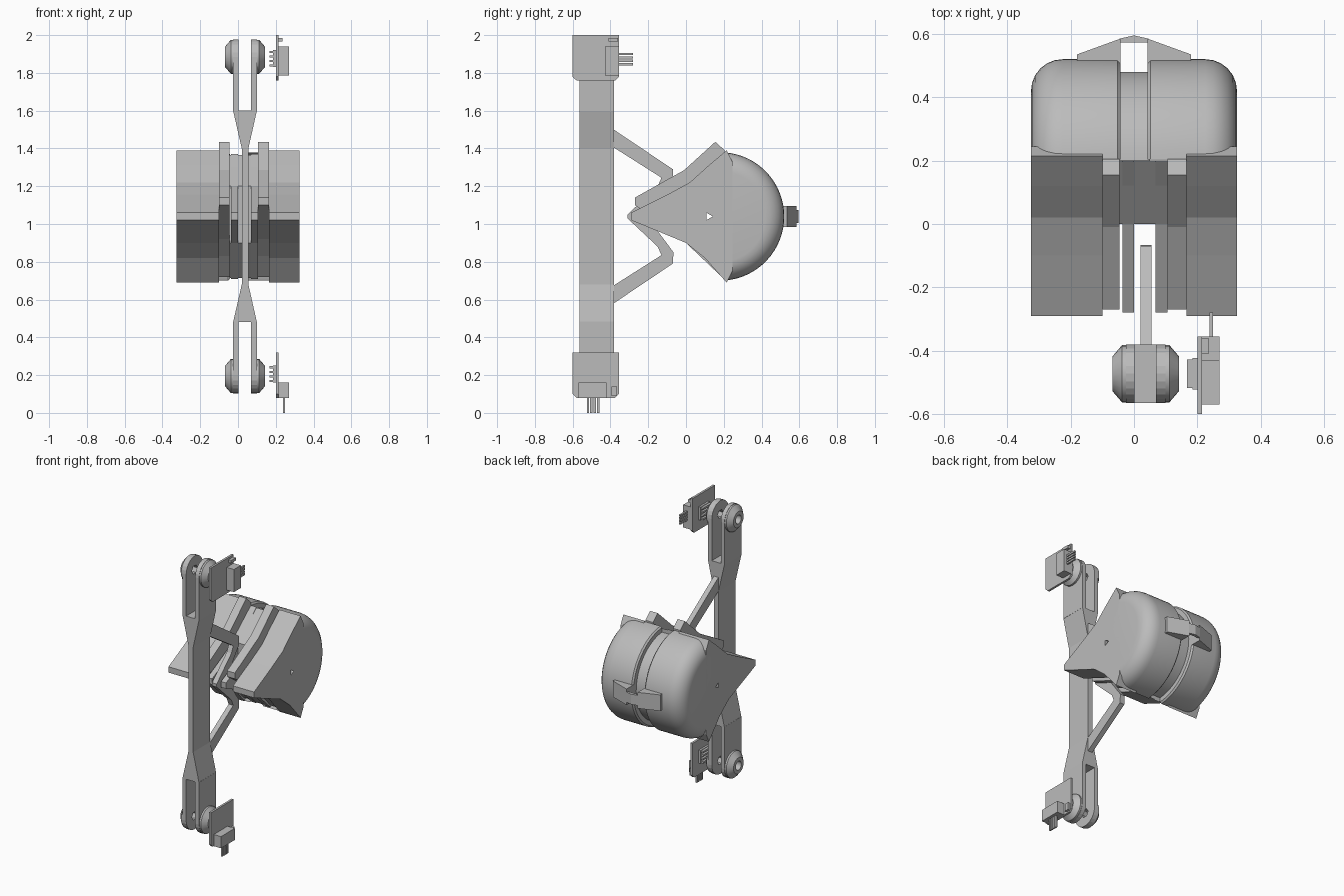
import bpy, bmesh, math
from mathutils import Vector

old = bpy.data.objects.get("Cube")
if old:
    bpy.data.objects.remove(old, do_unlink=True)

grey = bpy.data.materials.new("plain_grey")
grey.use_nodes = True
COLOUR = (0.5, 0.5, 0.5, 1)
grey.diffuse_color = COLOUR
grey.node_tree.nodes["Principled BSDF"].inputs["Base Color"].default_value = COLOUR

MID = 1.04            # height of the symmetry plane of the hull and bar
BAR_Y = -0.4725       # centre depth of the bar
BAR_R = 0.0925


def finish(name, bm):
    bmesh.ops.recalc_face_normals(bm, faces=bm.faces)
    mesh = bpy.data.meshes.new(name)
    bm.to_mesh(mesh)
    bm.free()
    mesh.materials.append(grey)
    obj = bpy.data.objects.new(name, mesh)
    bpy.context.collection.objects.link(obj)
    return obj


def prism(name, axis, outline, a, b):
    """Extrude a 2D outline along an axis from a to b."""
    place = {"x": lambda p, t: (t, p[0], p[1]),
             "y": lambda p, t: (p[0], t, p[1]),
             "z": lambda p, t: (p[0], p[1], t)}[axis]
    bm = bmesh.new()
    lo = [bm.verts.new(place(p, a)) for p in outline]
    hi = [bm.verts.new(place(p, b)) for p in outline]
    n = len(outline)
    bm.faces.new(lo)
    bm.faces.new(hi)
    for i in range(n):
        j = (i + 1) % n
        bm.faces.new((lo[i], lo[j], hi[j], hi[i]))
    return finish(name, bm)


def box(name, x, y, z):
    return prism(name, "x", [(y[0], z[0]), (y[1], z[0]), (y[1], z[1]), (y[0], z[1])], *x)


def lathe(name, profile, y, z, start, sweep, steps):
    """Spin an (x, radius) profile round a line parallel to x."""
    bm = bmesh.new()
    c, s = math.cos(start), math.sin(start)
    verts = [bm.verts.new((x, y + r * c, z + r * s)) for x, r in profile]
    edges = [bm.edges.new(pair) for pair in zip(verts, verts[1:])]
    bmesh.ops.spin(bm, geom=verts + edges, cent=Vector((0, y, z)), axis=Vector((1, 0, 0)),
                   angle=sweep, steps=steps)
    bmesh.ops.remove_doubles(bm, verts=bm.verts, dist=0.0001)
    return finish(name, bm)


def cutter(name, y, z, r, sides):
    ring = [(y + r * math.cos(2 * math.pi * i / sides), z + r * math.sin(2 * math.pi * i / sides))
            for i in range(sides)]
    obj = prism(name, "x", ring, -0.5, 0.5)
    obj.hide_render = True
    obj.hide_viewport = True
    return obj


def cut(obj, tool):
    mod = obj.modifiers.new("hole", "BOOLEAN")
    mod.object = tool
    mod.solver = "EXACT"


def smooth(obj, angle):
    bpy.ops.object.select_all(action="DESELECT")
    obj.select_set(True)
    bpy.context.view_layer.objects.active = obj
    bpy.ops.object.shade_smooth_by_angle(angle=math.radians(angle))


def flip(points):
    return [(p, 2 * MID - q) for p, q in reversed(points)]


# Hull: concave front blocks, raised ridges and thin inner plates
pin_hole = cutter("hull_hole_cutter", 0.12, MID, 0.022, 3)
lower = [(0.215, 0.69), (0.1, 0.82), (0, 0.9), (-0.29, 1.02)]
block = [(-0.29, 1.06), (-0.1, 1.155), (0.02, 1.22), (0.12, 1.31), (0.215, 1.39), (0.245, 1.33), (0.245, 0.75)]
ridge = [(-0.27, 1.1), (-0.27, 1.14), (-0.01, 1.285), (0.155, 1.435), (0.205, 1.39),
         (0.205, 0.72), (0.1, 0.83), (0, 0.92)]
plate = [(-0.28, 1.02), (-0.28, 1.06), (0.02, 1.21), (0.2, 1.37), (0.2, 0.71), (0, 0.9)]
core = [(0, 1.2), (0.2, 1.365), (0.2, 0.715), (0, 0.9)]
for name, outline, a, b in (
        ("left_front_block", block + lower, 0.165, 0.325),
        ("right_front_block", block + lower, -0.325, -0.1),
        ("left_ridge", ridge, 0.106, 0.165),
        ("right_ridge", ridge, -0.1, -0.045),
        ("left_inner_plate", plate, 0.068, 0.106),
        ("right_inner_plate", plate, -0.036, 0.0),
        ("front_core", core, -0.045, 0.106)):
    cut(prism(name, "x", outline, a, b), pin_hole)

# Rounded rear shells, one each side of the centre slot
fillet = 0.1
rounded = [(0.225 + fillet * math.sin(t), 0.24 + fillet * math.cos(t))
           for t in (math.radians(15 * i) for i in range(7))]
shell = [(0.042, 0), (0.042, 0.33), (0.052, 0.34)] + rounded + [(0.325, 0)]
half = math.radians(86)
for side, sign in (("left", 1), ("right", -1)):
    obj = lathe(side + "_rear_shell", [(sign * x, r) for x, r in shell], 0.18, MID, -half, 2 * half, 32)
    smooth(obj, 35)
smooth(lathe("slot_core", [(-0.05, 0), (-0.05, 0.3), (0.05, 0.3), (0.05, 0)],
             0.18, MID, -half, 2 * half, 32), 35)

# Rear strap with an open middle
for side, sign in (("left", 1), ("right", -1)):
    arm = [(0.042, 0.5), (0.18, 0.51), (0.18, 0.535), (0.042, 0.585)]
    prism(side + "_strap_arm", "z", [(sign * x, y) for x, y in arm], 0.985, 1.095)
prism("strap_bridge", "z", [(-0.045, 0.573), (0.045, 0.573), (0.045, 0.585), (0, 0.595), (-0.045, 0.585)],
      1.005, 1.075)

# Upright bar flaring into a fork at each end
flare = [(0.02, 1.4), (-0.026, 1.6), (0.1, 1.6), (0.055, 1.4)]
prism("bar", "y", flare + flip(flare), BAR_Y - BAR_R, BAR_Y + BAR_R)
for end, sign in (("top", 1), ("bottom", -1)):
    pivot = MID + sign * 0.845
    hole = cutter(end + "_pivot_cutter", BAR_Y, pivot, 0.03, 6)
    arc = [(BAR_Y + BAR_R * math.cos(math.pi * i / 12), pivot + sign * BAR_R * math.sin(math.pi * i / 12))
           for i in range(13)]
    root = MID + sign * 0.555
    outline = [(BAR_Y + BAR_R, root)] + arc + [(BAR_Y - BAR_R, root)]
    for side, a, b in (("left", 0.07, 0.1), ("right", -0.026, 0.002)):
        cut(prism(f"{end}_{side}_prong", "x", outline, a, b), hole)
    # Tapered hubs outside the prongs
    for side, base, out in (("left", 0.1, 1), ("right", -0.026, -1)):
        hub = [(0, 0.03), (0, 0.09), (0.012, 0.09), (0.042, 0.055), (0.042, 0.03), (0, 0.03)]
        smooth(lathe(f"{end}_{side}_hub", [(base + out * x, r) for x, r in hub],
                     BAR_Y, pivot, 0, 2 * math.pi, 24), 30)

# Bent bracket joining the bar to the hull
outer = [(-0.39, 1.505), (-0.07, 1.29), (-0.066, 1.23), (-0.2, 1.05)]
inner = [(-0.31, 1.05), (-0.15, 1.2), (-0.13, 1.245), (-0.39, 1.41)]
prism("bracket", "x", outer + flip(outer) + flip(inner) + inner, 0.02, 0.055)


# Sensor boards beside the pivots
def board(end, z0, z1, pivot):
    y0, y1, c = -0.6, -0.355, 0.02
    outline = [(y0 + c, z0), (y1 - c, z0), (y1, z0 + c), (y1, z1), (y0, z1), (y0, z0 + c)]
    prism(end + "_board", "x", outline, 0.2, 0.215)
    box(end + "_chip", (0.185, 0.201), (BAR_Y - 0.05, BAR_Y + 0.05), (pivot - 0.045, pivot + 0.045))
    for i in range(4):
        z = pivot - 0.036 + 0.024 * i
        box(f"{end}_chip_tooth_{i}", (0.168, 0.186), (BAR_Y - 0.045, BAR_Y + 0.045), (z - 0.006, z + 0.006))


board("top", 1.76, 2.0, 1.875)
box("top_socket", (0.214, 0.27), (-0.43, -0.355), (1.785, 1.94))
box("top_board_part", (0.214, 0.235), (-0.41, -0.36), (1.965, 1.985))
board("bottom", 0.08, 0.32, 0.205)
box("bottom_socket", (0.214, 0.27), (-0.57, -0.42), (0.08, 0.16))
box("bottom_board_part", (0.214, 0.23), (-0.395, -0.365), (0.09, 0.14))
for i in range(4):
    z = 1.84 + 0.018 * i
    box(f"top_pin_{i}", (0.238, 0.25), (-0.36, -0.28), (z, z + 0.012))
    y = -0.525 + 0.018 * i
    box(f"bottom_pin_{i}", (0.238, 0.25), (y, y + 0.012), (0, 0.085))
